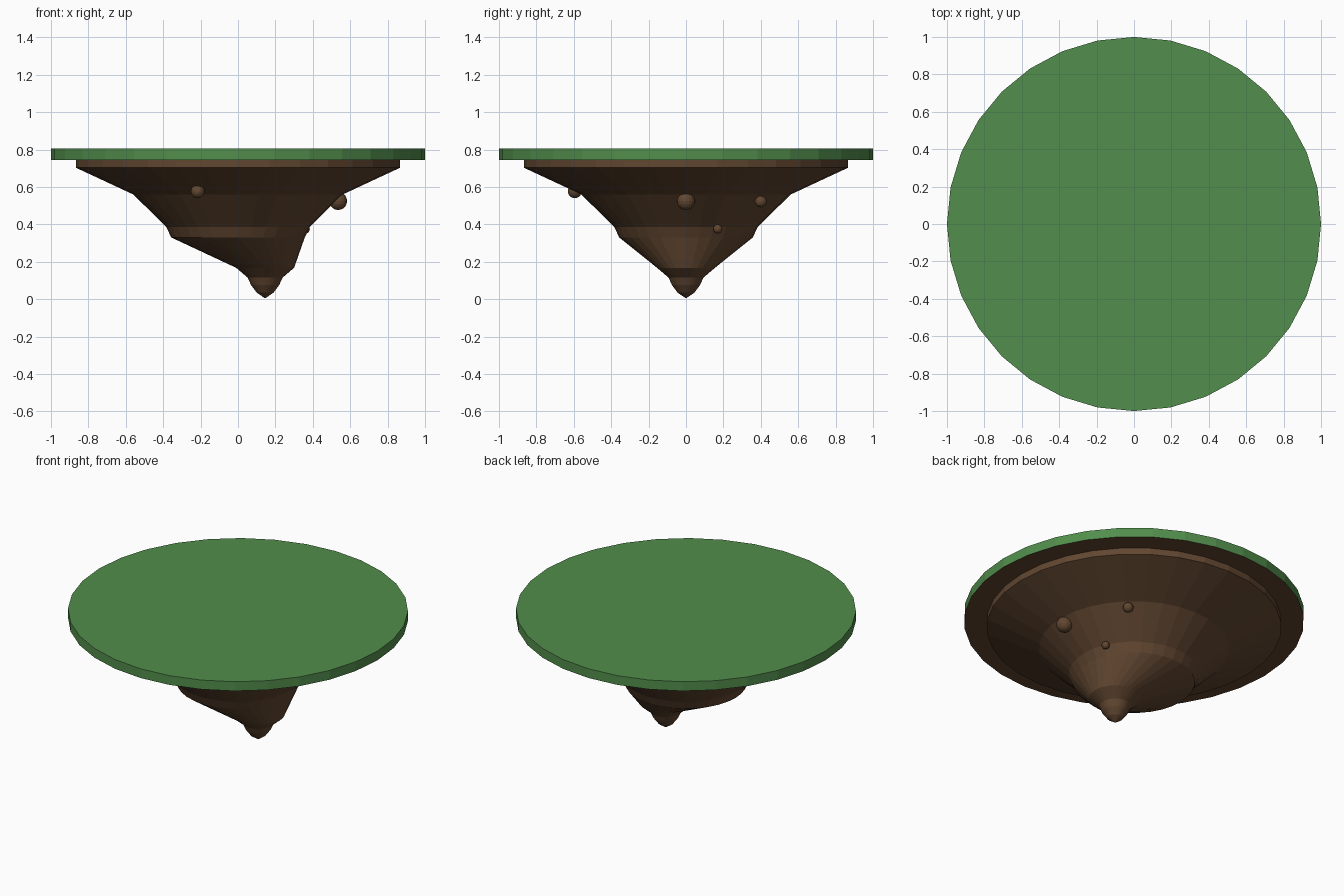
import bpy
import bmesh
from math import cos, sin, tau
from mathutils import Matrix

default_cube = bpy.data.objects.get("Cube")
if default_cube:
    bpy.data.objects.remove(default_cube)

SIDES = 32


def make_material(name, color):
    mat = bpy.data.materials.new(name)
    mat.use_nodes = True
    mat.diffuse_color = color
    bsdf = mat.node_tree.nodes["Principled BSDF"]
    bsdf.inputs["Base Color"].default_value = color
    bsdf.inputs["Roughness"].default_value = 0.9
    return mat


def finish(name, bm, *materials):
    bmesh.ops.recalc_face_normals(bm, faces=bm.faces)
    mesh = bpy.data.meshes.new(name)
    bm.to_mesh(mesh)
    bm.free()
    for mat in materials:
        mesh.materials.append(mat)
    obj = bpy.data.objects.new(name, mesh)
    bpy.context.collection.objects.link(obj)
    return obj


def loft(rings):
    """Skin a stack of circles given as (centre x, radius, z)."""
    bm = bmesh.new()
    loops = [[bm.verts.new((cx + r * cos(tau * i / SIDES), r * sin(tau * i / SIDES), z))
              for i in range(SIDES)] for cx, r, z in rings]
    for low, high in zip(loops, loops[1:]):
        for i in range(SIDES):
            j = (i + 1) % SIDES
            bm.faces.new((low[i], low[j], high[j], high[i]))
    bm.faces.new(loops[0])
    bm.faces.new(loops[-1])
    return bm


grass = make_material("grass green", (0.085, 0.27, 0.072, 1))
earth = make_material("earth brown", (0.12, 0.062, 0.03, 1))

# Grass disc with a bare earth underside
disc = loft([(0, 1, 0.745), (0, 1, 0.805)])
disc.normal_update()
for face in disc.faces:
    if all(v.co.z < 0.75 for v in face.verts):
        face.material_index = 1
finish("grass_disc", disc, grass, earth)

# Earth body tapering to an off-centre tip
TIP_X = 0.145
rings = [
    (TIP_X, 0.004, 0.007), (TIP_X, 0.045, 0.035), (TIP_X, 0.075, 0.075),
    (TIP_X, 0.093, 0.115), (TIP_X, 0.155, 0.168), (0, 0.357, 0.33),
    (0, 0.384, 0.387), (0, 0.56, 0.56), (0, 0.867, 0.703), (0, 0.867, 0.745),
]
finish("earth_body", loft(rings), earth)

# Round stones set into the slope
stones = [
    (0.535, 0, 0.525, 0.048), (0.38, 0.4, 0.522, 0.031),
    (0.36, 0.17, 0.375, 0.024), (-0.215, -0.595, 0.577, 0.037),
]
for number, (x, y, z, radius) in enumerate(stones, 1):
    bm = bmesh.new()
    bmesh.ops.create_uvsphere(bm, u_segments=16, v_segments=10, radius=radius,
                              matrix=Matrix.Translation((x, y, z)))
    finish(f"stone_{number}", bm, earth)
